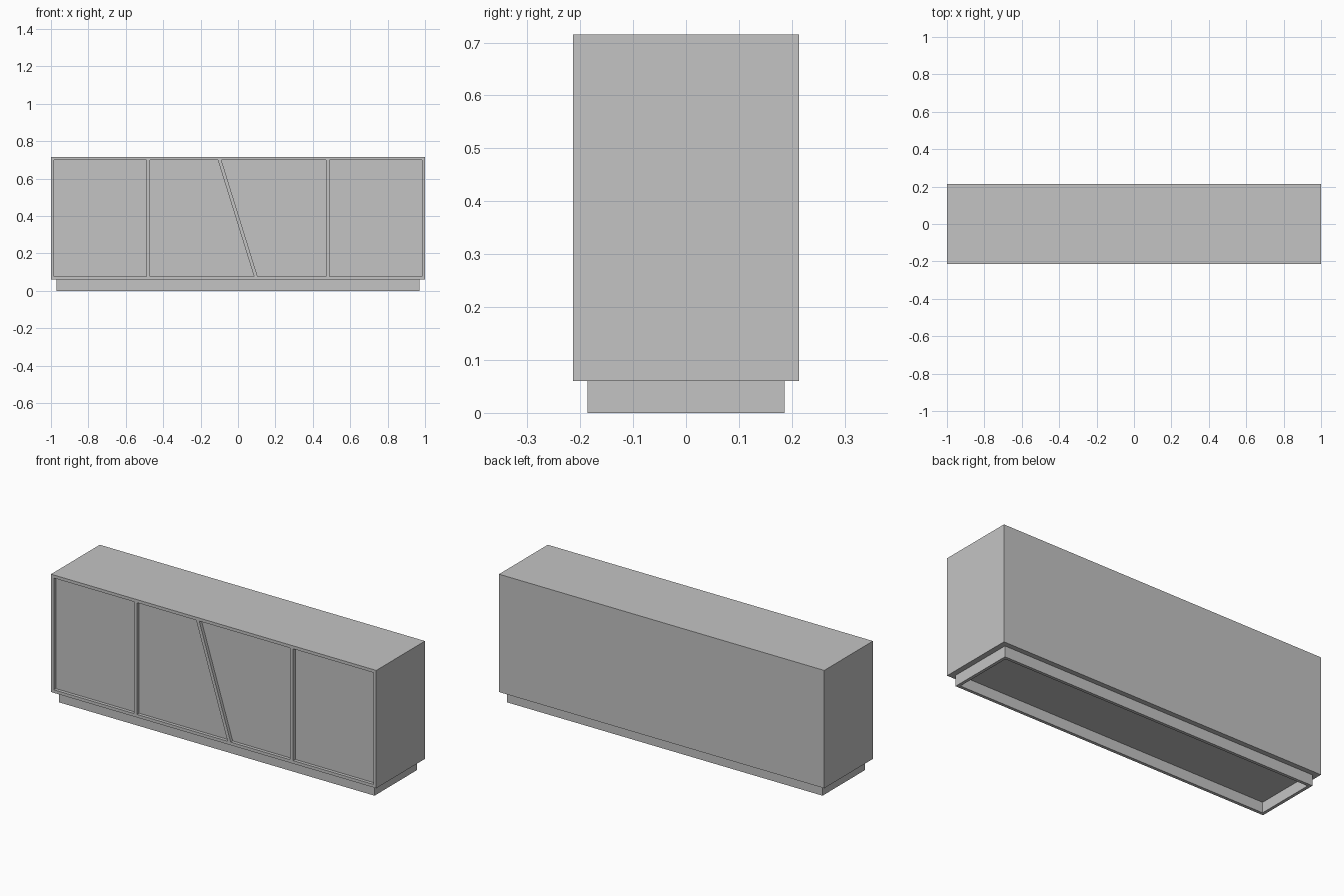
import bpy, bmesh
from mathutils import Vector

cube = bpy.data.objects.get("Cube")
if cube:
    bpy.data.objects.remove(cube, do_unlink=True)

grey = bpy.data.materials.new("plain grey")
grey.use_nodes = True
colour = (0.55, 0.55, 0.55, 1)
grey.diffuse_color = colour
grey.node_tree.nodes["Principled BSDF"].inputs["Base Color"].default_value = colour

BOARD = 0.017      # board thickness
FRONT = -0.214
BOTTOM, TOP = 0.06, 0.715
RECESS = 0.018     # how far the doors sit behind the frame


def finish(name, bm):
    bmesh.ops.recalc_face_normals(bm, faces=bm.faces)
    mesh = bpy.data.meshes.new(name)
    bm.to_mesh(mesh)
    bm.free()
    mesh.materials.append(grey)
    obj = bpy.data.objects.new(name, mesh)
    bpy.context.collection.objects.link(obj)
    return obj


def hollow_box(name, half_x, half_y, z0, z1, opening, depth):
    """Box with one side inset by a board thickness and pushed inwards."""
    bm = bmesh.new()
    bmesh.ops.create_cube(bm, size=1)
    for v in bm.verts:
        v.co = (v.co.x * 2 * half_x, v.co.y * 2 * half_y,
                z0 + (v.co.z + 0.5) * (z1 - z0))
    bm.normal_update()
    opening = Vector(opening)
    face = max(bm.faces, key=lambda f: f.normal.dot(opening))
    bmesh.ops.inset_region(bm, faces=[face], thickness=BOARD, use_even_offset=True)
    inner = bmesh.ops.extrude_face_region(bm, geom=[face])["geom"]
    bmesh.ops.translate(bm, vec=-opening * depth,
                        verts=[g for g in inner if isinstance(g, bmesh.types.BMVert)])
    if face.is_valid:
        bmesh.ops.delete(bm, geom=[face], context="FACES_ONLY")
    return finish(name, bm)


def upright(name, left, right, y0, y1):
    """Upright board; left and right are (x at bottom, x at top)."""
    z0, z1 = BOTTOM + BOARD, TOP - BOARD
    outline = [(left[0], z0), (right[0], z0), (right[1], z1), (left[1], z1)]
    bm = bmesh.new()
    face = bm.faces.new([bm.verts.new((x, y0, z)) for x, z in outline])
    back = bmesh.ops.extrude_face_region(bm, geom=[face])["geom"]
    bmesh.ops.translate(bm, vec=(0, y1 - y0, 0),
                        verts=[g for g in back if isinstance(g, bmesh.types.BMVert)])
    return finish(name, bm)


# Carcass and hollow plinth
hollow_box("carcass", 1, -FRONT, BOTTOM, TOP, (0, -1, 0), 0.4)
hollow_box("plinth", 0.97, 0.186, 0, BOTTOM, (0, 0, -1), 0.058)

# Dividers, as (x at bottom, x at top) of each centre line
dividers = {"left_divider": (-0.48, -0.48),
            "slanted_divider": (0.095, -0.098),
            "right_divider": (0.48, 0.48)}
half = BOARD / 2 + 0.001
edges = [(BOARD - 1, BOARD - 1)]
for name, (low, high) in dividers.items():
    left, right = (low - half, high - half), (low + half, high + half)
    upright(name, left, right, FRONT, 0.186)
    edges += [left, right]
edges.append((1 - BOARD, 1 - BOARD))

# Doors fill the bays between the dividers
for i in range(4):
    upright(f"door_{i + 1}", edges[2 * i], edges[2 * i + 1],
            FRONT + RECESS, FRONT + RECESS + BOARD)
